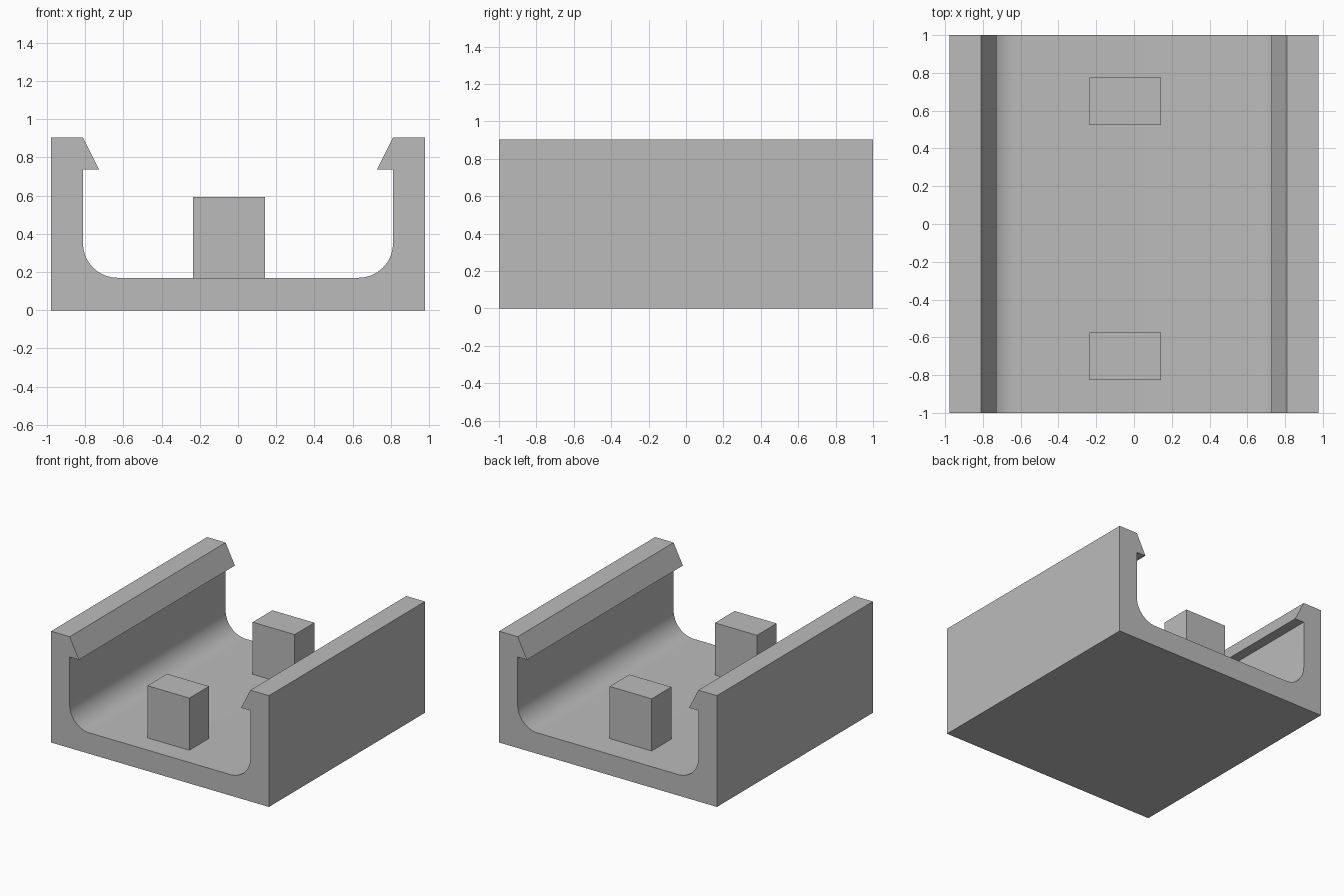
import bpy
import bmesh
from math import sin, cos, pi, radians

cube = bpy.data.objects.get("Cube")
if cube:
    bpy.data.objects.remove(cube, do_unlink=True)

HALF_WIDTH, HALF_LENGTH, HEIGHT = 0.978, 1.0, 0.903
WALL, FLOOR, RADIUS = 0.811, 0.17, 0.18
HOOK_TIP, HOOK_Z = 0.728, 0.738

grey = bpy.data.materials.new("light grey")
grey.use_nodes = True
colour = (0.5, 0.5, 0.5, 1)
grey.diffuse_color = colour
grey.node_tree.nodes["Principled BSDF"].inputs["Base Color"].default_value = colour


def extrude_profile(name, points, y0, y1):
    """Extrude a closed x-z outline from y0 to y1."""
    bm = bmesh.new()
    face = bm.faces.new([bm.verts.new((x, y0, z)) for x, z in points])
    extruded = bmesh.ops.extrude_face_region(bm, geom=[face])["geom"]
    moved = [v for v in extruded if isinstance(v, bmesh.types.BMVert)]
    bmesh.ops.translate(bm, verts=moved, vec=(0, y1 - y0, 0))
    bmesh.ops.recalc_face_normals(bm, faces=bm.faces)
    mesh = bpy.data.meshes.new(name)
    bm.to_mesh(mesh)
    bm.free()
    mesh.materials.append(grey)
    obj = bpy.data.objects.new(name, mesh)
    bpy.context.collection.objects.link(obj)
    return obj


# Channel with rounded inner corners and snap hooks along both walls
STEPS = 16
fillet = [(WALL - RADIUS + RADIUS * cos(a), FLOOR + RADIUS - RADIUS * sin(a))
          for a in (i * pi / 2 / STEPS for i in range(STEPS + 1))]
right_half = [(HALF_WIDTH, 0), (HALF_WIDTH, HEIGHT), (WALL, HEIGHT),
              (HOOK_TIP, HOOK_Z), (WALL, HOOK_Z)] + fillet
left_half = [(-x, z) for x, z in reversed(right_half)]
channel = extrude_profile("clip_channel", right_half + left_half,
                          -HALF_LENGTH, HALF_LENGTH)
bpy.ops.object.select_all(action="DESELECT")
channel.select_set(True)
bpy.context.view_layer.objects.active = channel
bpy.ops.object.shade_smooth_by_angle(angle=radians(20))

# Two blocks standing on the floor
for name, y in (("front_block", -0.7), ("back_block", 0.65)):
    extrude_profile(name, [(-0.235, FLOOR), (0.142, FLOOR), (0.142, 0.593), (-0.235, 0.593)],
                    y - 0.126, y + 0.126)
